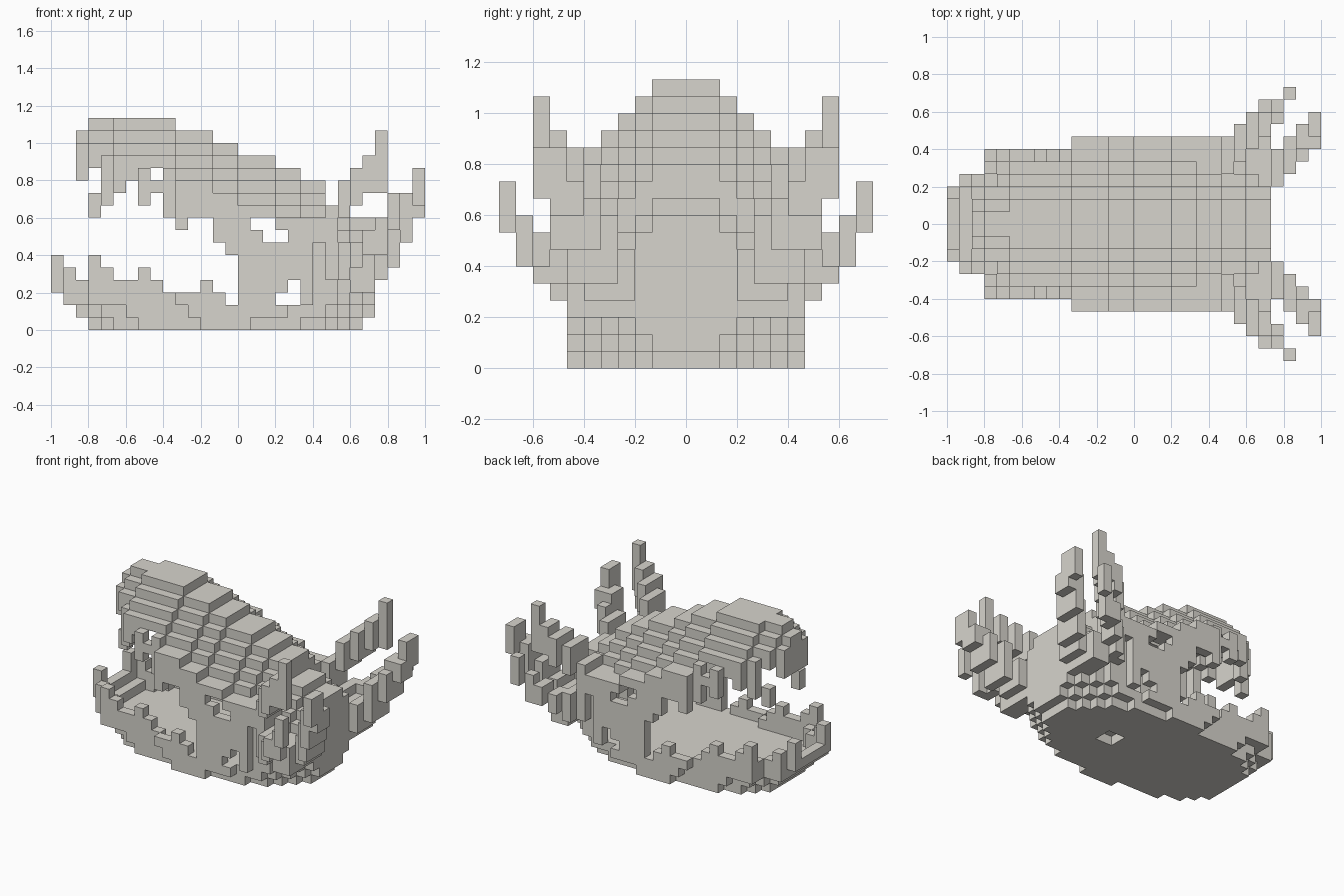
import bpy
import bmesh
from mathutils import Vector

old = bpy.data.objects.get("Cube")
if old:
    bpy.data.objects.remove(old, do_unlink=True)

CELL = 2 / 30
bone = bpy.data.materials.new("bone")
bone.use_nodes = True
colour = (0.68, 0.66, 0.61, 1)
bone.diffuse_color = colour
bone.node_tree.nodes["Principled BSDF"].inputs["Base Color"].default_value = colour

# Cells are (i, j, k): i along the length, j outward from the middle, k upward.
SIDES = [Vector(v) for v in ((1, 0, 0), (-1, 0, 0), (0, 1, 0),
                             (0, -1, 0), (0, 0, 1), (0, 0, -1))]


def block(i, j, k):
    """All cells in three inclusive ranges."""
    return {(a, b, c) for a in range(i[0], i[1] + 1)
            for b in range(j[0], j[1] + 1) for c in range(k[0], k[1] + 1)}


def mirrored(cells):
    return cells | {(i, -1 - j, k) for i, j, k in cells}


def taper(step, table):
    """Table value a number of cells in, holding the last one."""
    return table[min(step, len(table) - 1)]


# Cranium: a ridge line falling toward the back, rounded off to both sides
RIDGE = [15] + [16] * 7 + [15] * 3 + [14] * 2 + [13] * 3 + [12] * 2 + [11] * 2 + [9, 9, 8]
SIDE_DROP = [0, 0, 1, 2, 3, 4, 4, 5]
SNOUT = [2, 3, 4, 5, 5, 6, 6, 6, 7]
BACK_END = [3, 4, 5, 6, 6, 7]
TEETH_LINE = [99, 99, 12, 9, 10, 11, 12, 10, 11, 9, 8, 9, 9, 7, 6]


def in_cranium(i, j, k):
    if not 2 <= i <= 25:
        return False
    top = taper(i - 2, RIDGE) - taper(j + (i < 5), SIDE_DROP)
    return k <= top and j < min(taper(i - 2, SNOUT), taper(25 - i, BACK_END))


def is_shell(i, j, k):
    near = ((i - 1, j, k), (i + 1, j, k), (i, j + 1, k), (i, j, k + 1))
    return in_cranium(i, j, k) and not all(in_cranium(*n) for n in near)


def low_edge(i):
    return TEETH_LINE[i] if i < len(TEETH_LINE) else 2


cranium = {c for c in block((2, 25), (0, 7), (2, 16))
           if c[2] >= low_edge(c[0]) and is_shell(*c)}

# Openings: nostril, snout gap, eye socket and jaw hinge
for i, k in ((3, 11), (3, 12), (8, 12), (16, 8), (17, 8), (17, 7), (18, 7),
             (18, 2), (19, 2), (19, 3)):
    cranium -= block((i, i), (0, 7), (k, k))

# Lower jaw: an oval bowl with a raised rim and teeth
RIM = [6, 5, 4, 6, 5, 4, 4, 5, 4, 3, 3, 3, 4, 3, 2]
JAW_RIM = [3, 4, 4, 6, 6, 6, 6, 6, 6, 6, 7]
JAW_BASE = [3, 4, 5, 5, 6, 6, 6, 6, 6, 7]
BASE_END = [2, 3, 4, 5, 5, 6, 6, 6, 6, 7]


def in_jaw(i, j, k):
    start = max(0, 3 - k)
    end = 24 if k == 0 else 25
    if not start <= i <= end:
        return False
    if k > 1:
        return j < taper(i, JAW_RIM)
    return j < min(taper(i - start, JAW_BASE), taper(end - i + 2 * k * (i < 22), BASE_END))


def jaw_cell(i, j, k):
    rim = RIM[i] if i < len(RIM) else 2
    if not in_jaw(i, j, k) or k >= rim:
        return False
    edge = not (in_jaw(i - 1, j, k) and in_jaw(i, j + 1, k))
    tooth = k < 4 or j == taper(i, JAW_RIM) - 1
    return k < 2 or (edge and tooth)


jaw = {c for c in block((0, 25), (0, 7), (0, 5)) if jaw_cell(*c)}
jaw -= block((17, 18), (0, 0), (0, 0))

# Horns: stepped branches sweeping out of the back corners
upper_horn = (block((20, 21), (5, 6), (7, 8)) | block((22, 22), (4, 6), (6, 9))
              | block((23, 23), (5, 7), (9, 11))
              | block((24, 24), (6, 8), (10, 12)) | block((25, 25), (7, 8), (11, 13))
              | block((26, 26), (8, 8), (11, 15)))
side_horn = (block((22, 23), (5, 6), (4, 6)) | block((23, 23), (7, 7), (4, 6))
             | block((24, 24), (7, 8), (5, 6)) | block((25, 25), (8, 9), (6, 7))
             | block((26, 26), (9, 9), (6, 8)) | block((27, 27), (10, 10), (8, 10)))
back_horn = (block((24, 25), (3, 6), (3, 5)) | block((26, 26), (3, 5), (4, 6))
             | block((27, 27), (4, 6), (5, 8)) | block((28, 28), (5, 7), (7, 9))
             | block((28, 28), (6, 7), (10, 10)) | block((29, 29), (6, 7), (9, 10))
             | block((29, 29), (7, 8), (10, 12)))

parts = {"cranium": cranium, "lower_jaw": jaw, "upper_horns": upper_horn,
         "side_horns": side_horn, "back_horns": back_horn}
parts = {name: mirrored(cells) for name, cells in parts.items()}
filled = set().union(*parts.values())


def build(name, cells):
    """Make one mesh of only the exposed cell faces."""
    bm = bmesh.new()
    for cell in cells:
        centre = Vector(cell) + Vector((0.5, 0.5, 0.5))
        for n in SIDES:
            if tuple(int(v) for v in Vector(cell) + n) in filled:
                continue
            u = Vector((n.y, n.z, n.x))
            v = n.cross(u)
            quad = [centre + (n + a * u + b * v) / 2
                    for a, b in ((1, 1), (-1, 1), (-1, -1), (1, -1))]
            bm.faces.new([bm.verts.new((Vector((p.x - 15, p.y, p.z))) * CELL)
                          for p in quad])
    bmesh.ops.remove_doubles(bm, verts=bm.verts[:], dist=CELL / 100)
    mesh = bpy.data.meshes.new(name)
    bm.to_mesh(mesh)
    bm.free()
    mesh.materials.append(bone)
    bpy.context.collection.objects.link(bpy.data.objects.new(name, mesh))


done = set()
for name, cells in parts.items():
    build(name, cells - done)
    done |= cells
